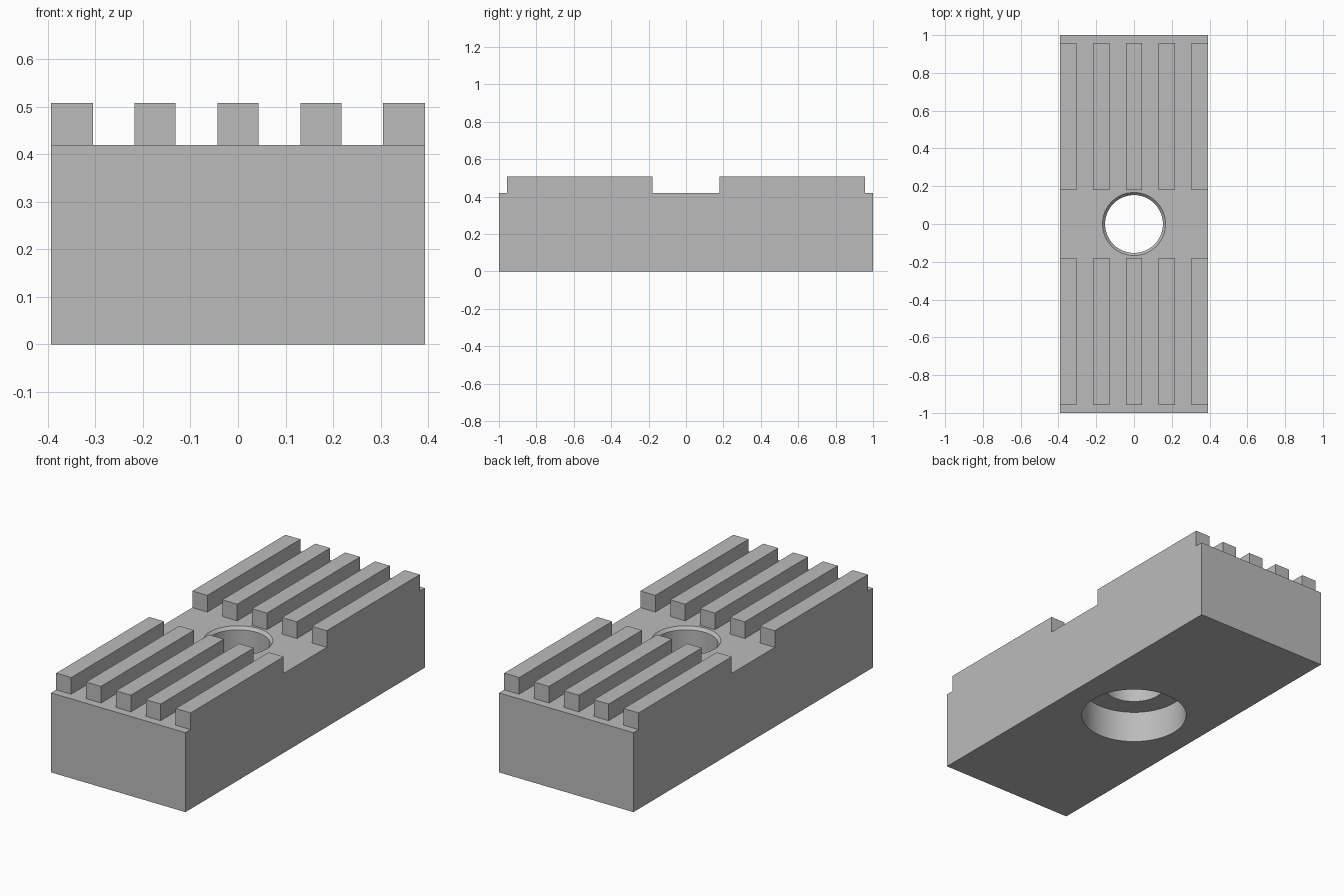
import bpy, bmesh, math

cube = bpy.data.objects.get("Cube")
if cube:
    bpy.data.objects.remove(cube, do_unlink=True)

HALF_X, HALF_Y = 0.393, 1.0
DECK, TOP = 0.42, 0.508
RIB, PITCH = 0.087, 0.1745
RIB_IN, RIB_OUT = 0.18, 0.957

grey = bpy.data.materials.new("plain grey")
grey.use_nodes = True
colour = (0.5, 0.5, 0.5, 1)
grey.diffuse_color = colour
grey.node_tree.nodes["Principled BSDF"].inputs["Base Color"].default_value = colour


def make_object(name, bm):
    bmesh.ops.recalc_face_normals(bm, faces=bm.faces)
    mesh = bpy.data.meshes.new(name)
    bm.to_mesh(mesh)
    bm.free()
    mesh.materials.append(grey)
    obj = bpy.data.objects.new(name, mesh)
    bpy.context.collection.objects.link(obj)
    return obj


def box(name, x0, x1, y0, y1, z0, z1):
    bm = bmesh.new()
    bmesh.ops.create_cube(bm, size=1)
    for v in bm.verts:
        v.co = ((x0 + x1) / 2 + v.co.x * (x1 - x0),
                (y0 + y1) / 2 + v.co.y * (y1 - y0),
                (z0 + z1) / 2 + v.co.z * (z1 - z0))
    return make_object(name, bm)


def lathe(name, profile, steps=64):
    bm = bmesh.new()
    verts = [bm.verts.new((r, 0, z)) for r, z in profile]
    edges = [bm.edges.new(pair) for pair in zip(verts, verts[1:])]
    bmesh.ops.spin(bm, geom=verts + edges, axis=(0, 0, 1), cent=(0, 0, 0),
                   angle=math.tau, steps=steps)
    bmesh.ops.remove_doubles(bm, verts=bm.verts, dist=0.0001)
    return make_object(name, bm)


def cut(target, cutter):
    cutter.hide_render = True
    mod = target.modifiers.new("cut", "BOOLEAN")
    mod.operation = "DIFFERENCE"
    mod.solver = "EXACT"
    mod.object = cutter
    bpy.context.view_layer.objects.active = target
    bpy.ops.object.modifier_apply(modifier=mod.name)
    bpy.data.objects.remove(cutter, do_unlink=True)


# Solid block at full rib height
block = box("ribbed_block", -HALF_X, HALF_X, -HALF_Y, HALF_Y, 0, TOP)

# Flat deck across the middle and the steps at both ends
for y0, y1 in ((-RIB_IN, RIB_IN), (RIB_OUT, 1.2), (-1.2, -RIB_OUT)):
    cut(block, box("deck_cutter", -1, 1, y0, y1, DECK, 1))

# Grooves between the five ribs
for i in range(4):
    x = (i - 1.5) * PITCH
    half = (PITCH - RIB) / 2
    cut(block, box("groove_cutter", x - half, x + half, -1.2, 1.2, DECK, 1))

# Bored hole: wide recess below, chamfered rim above
cut(block, lathe("hole_cutter", [
    (0, -0.1), (0.263, -0.1), (0.263, 0.17), (0.153, 0.17),
    (0.153, DECK - 0.015), (0.167, DECK), (0.167, 0.6), (0, 0.6)]))

# Merge coplanar faces and shade the bore smoothly
bm = bmesh.new()
bm.from_mesh(block.data)
bmesh.ops.remove_doubles(bm, verts=bm.verts, dist=0.0001)
bmesh.ops.dissolve_limit(bm, angle_limit=math.radians(0.5),
                         verts=bm.verts, edges=bm.edges)
bm.to_mesh(block.data)
bm.free()
bpy.ops.object.select_all(action="DESELECT")
block.select_set(True)
bpy.context.view_layer.objects.active = block
bpy.ops.object.shade_smooth_by_angle(angle=math.radians(30))
